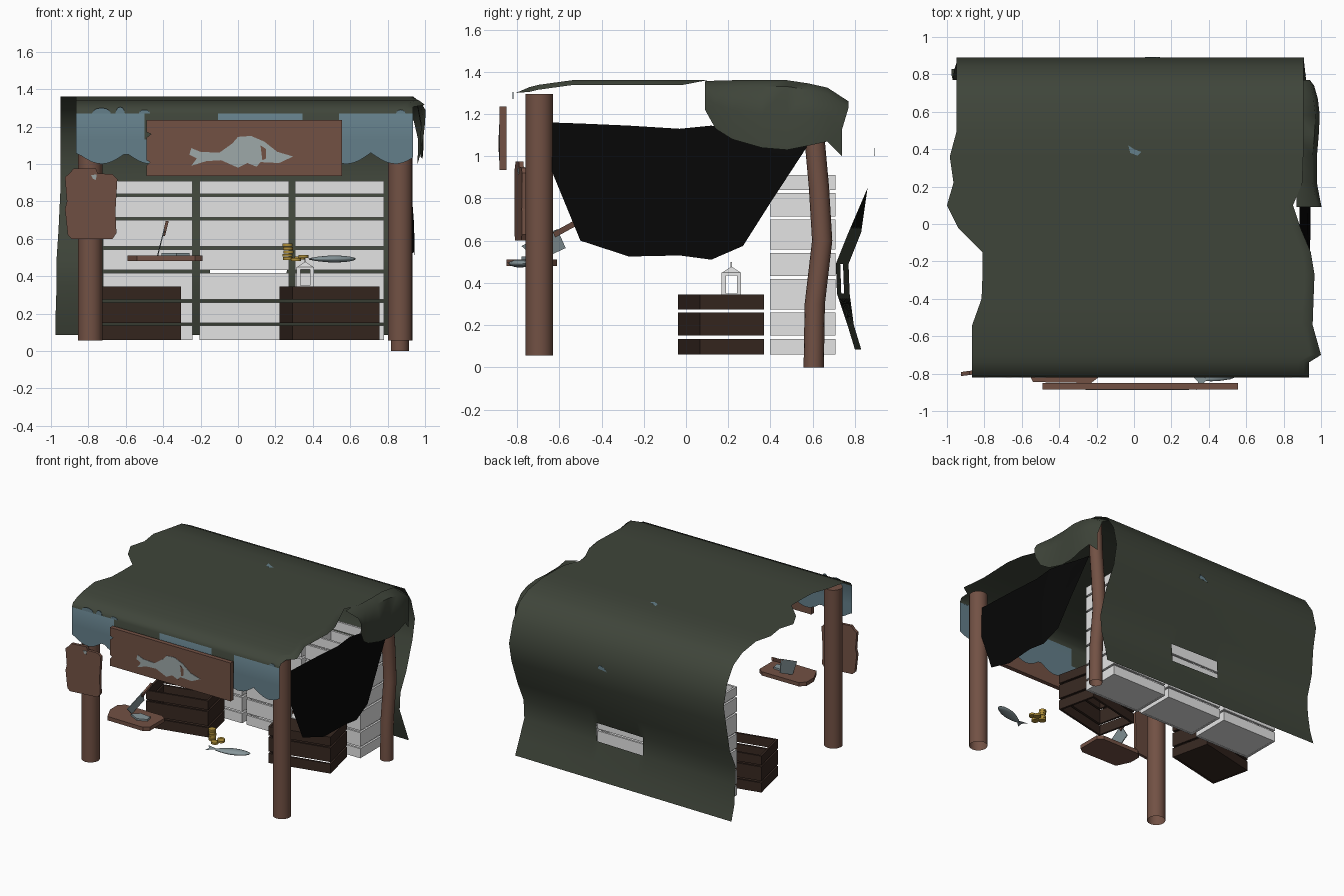
import bpy, bmesh, math, random
from mathutils import Vector, Matrix

random.seed(4)
cube = bpy.data.objects.get("Cube")
if cube:
    bpy.data.objects.remove(cube, do_unlink=True)


def material(name, red, green, blue):
    linear = [((c / 255 + 0.055) / 1.055) ** 2.4 for c in (red, green, blue)] + [1]
    mat = bpy.data.materials.new(name)
    mat.use_nodes = True
    mat.diffuse_color = linear
    node = next(n for n in mat.node_tree.nodes if n.type == 'BSDF_PRINCIPLED')
    node.inputs["Base Color"].default_value = linear
    node.inputs["Roughness"].default_value = 0.9
    return mat


WOOD = material("brown wood", 114, 81, 68)
DARK = material("dark crate wood", 54, 39, 32)
PALE = material("pale crate", 228, 228, 228)
TARP = material("green canvas", 63, 69, 58)
BLUE = material("faded blue", 100, 127, 138)
BLACK = material("black cloth", 6, 6, 6)
GOLD = material("brass", 176, 144, 58)
FISH = material("fish grey", 135, 150, 154)
PAINT = material("pale paint", 158, 168, 168)
WHITE = material("lantern white", 245, 245, 245)


def finish(name, bm, mats, smooth=None, recalc=True):
    if recalc:
        bmesh.ops.recalc_face_normals(bm, faces=bm.faces)
    mesh = bpy.data.meshes.new(name)
    bm.to_mesh(mesh)
    bm.free()
    for mat in mats:
        mesh.materials.append(mat)
    if smooth:
        mesh.shade_smooth()
        mesh.set_sharp_from_angle(angle=math.radians(smooth))
    obj = bpy.data.objects.new(name, mesh)
    bpy.context.collection.objects.link(obj)
    return obj


def add_box(bm, low, high, matrix=Matrix()):
    low, high = Vector(low), Vector(high)
    size = Matrix.Diagonal((*(high - low), 1))
    bmesh.ops.create_cube(bm, size=1, matrix=matrix @ Matrix.Translation((low + high) / 2) @ size)


def prism(name, points, offset, mat):
    """Flat outline pushed along an offset."""
    bm = bmesh.new()
    face = bm.faces.new([bm.verts.new(p) for p in points])
    extruded = bmesh.ops.extrude_face_region(bm, geom=[face])["geom"]
    moved = [v for v in extruded if isinstance(v, bmesh.types.BMVert)]
    bmesh.ops.translate(bm, verts=moved, vec=offset)
    return finish(name, bm, [mat])


def sheet(name, rows, mats, paint=None, hole=None):
    """Single cloth surface through rows of points."""
    bm = bmesh.new()
    grid = [[bm.verts.new(p) for p in row] for row in rows]
    for lower, upper in zip(grid, grid[1:]):
        for i in range(len(lower) - 1):
            face = bm.faces.new((lower[i], lower[i + 1], upper[i + 1], upper[i]))
            centre = face.calc_center_median()
            if paint:
                face.material_index = paint(centre)
            if hole and hole(centre):
                bm.faces.remove(face)
    return finish(name, bm, mats, 60, recalc=False)


def tube(name, path, radius, mat, sides=16):
    """Round post, open at the foot, following a path of centres."""
    bm = bmesh.new()
    rings = []
    for p in path:
        turns = [math.tau * k / sides for k in range(sides)]
        rings.append([bm.verts.new((p[0] + radius * math.cos(a), p[1] + radius * math.sin(a), p[2])) for a in turns])
    for a, b in zip(rings, rings[1:]):
        for k in range(sides):
            n = (k + 1) % sides
            bm.faces.new((a[k], a[n], b[n], b[k]))
    bm.faces.new(rings[-1])
    return finish(name, bm, [mat], 40)


# Canopy: rows of (y, z, left edge, right edge) from front hem to back hem
profile = [
    (-.82, 1.0, -.865, .935), (-.82, 1.13, -.865, .935), (-.82, 1.27, -.865, .935),
    (-.805, 1.3, -.865, .935), (-.74, 1.328, -.865, .935), (-.7, 1.338, -.865, 1),
    (-.54, 1.36, -.865, .955), (-.4, 1.36, -.815, .96), (-.27, 1.36, -.81, .965),
    (-.15, 1.36, -.81, .945), (-.02, 1.36, -.94, .89), (.1, 1.36, -1, .85),
    (.22, 1.36, -.965, .9), (.36, 1.36, -.985, .905), (.49, 1.36, -.95, .905),
    (.66, 1.335, -.95, .905), (.77, 1.28, -.95, .905), (.85, 1.16, -.95, .905),
    (.89, 1, -.95, .91), (.86, .85, -.95, .91), (.77, .64, -.96, .92),
    (.71, .49, -.97, .91), (.715, .35, -.97, .9), (.765, .2, -.975, .91), (.8, .085, -.975, .92)]
COLUMNS = 64
canopy_rows = []
for r, (y, z, left, right) in enumerate(profile):
    row = []
    for i in range(COLUMNS + 1):
        t = i / COLUMNS
        x = left + (right - left) * t
        depth, height = y, z
        if r == 0:  # scalloped hem
            height += .06 * (1 - abs(math.sin((x + .86) * 12)))
        if i == COLUMNS and -.75 < y < .05:  # drooping side edge
            height -= .023
        if z < .7 and y > .6:  # back wall swings out towards one end
            depth += (1 - t) * (.03 if z < .3 else .06)
        row.append((x, depth, height))
    canopy_rows.append(row)


def valance_paint(c):
    bare = -.5 < c.x < -.1 or .35 < c.x < .55
    return int(c.y < -.81 and c.z < 1.27 and not (bare and c.z > 1.13))


sheet("canopy", canopy_rows, [TARP, BLUE], valance_paint,
      lambda c: -.14 < c.x < .27 and .35 < c.z < .49 and c.y > .6)

# Ragged blue blots above the valance stripe
for x, width, tall in [(-.73, .1, .03), (-.63, .05, .035), (-.5, .06, .02), (.87, .05, .02)]:
    blot = [(x + width * math.cos(a) / 2, -.821, 1.27 + tall * math.sin(a))
            for a in (math.pi * k / 6 for k in range(7))]
    prism("valance_blot", blot, (0, .003, 0), BLUE)

# Small stains on the roof and the back
prism("roof_stain", [(-.03, .42, 1.361), (-.02, .38, 1.361), (.02, .365, 1.361), (.04, .385, 1.361), (0, .4, 1.361)],
      (0, 0, .001), BLUE)
prism("back_stain", [(.06, .891, 1), (.14, .891, 1.01), (.13, .891, 1.04), (.09, .891, 1.03)], (0, .001, 0), BLUE)

# Side flap folded over the edge: (y, hem height, roof height, outer x)
flap = [(.09, 1.22, 1.355, 1), (.14, 1.13, 1.358, .99), (.22, 1.08, 1.36, .975), (.36, 1.04, 1.36, .975),
        (.48, 1.03, 1.36, .985), (.58, 1.05, 1.345, .99), (.67, 1.07, 1.325, .98), (.74, 1.0, 1.26, .96)]
sheet("side_flap", [
    [(x, y, low) for y, low, top, x in flap],
    [(x + .003, y, (low + top) / 2) for y, low, top, x in flap],
    [(x - .02, y + max(0, y - .7) * .75, top - .03) for y, low, top, x in flap],
    [(.87, y + max(0, y - .7) * .75, top) for y, low, top, x in flap]], [TARP])

# Black side curtain slung between the posts
sling = [(-.64, 1.16, .94), (-.5, 1.155, .6), (-.27, 1.145, .525), (-.03, 1.13, .53),
         (.12, 1.145, .51), (.27, 1.12, .575), (.4, 1.09, .78), (.57, 1.06, 1.04)]
curtain_rows = []
for k in range(5):
    f = k / 4
    curtain_rows.append([(.885 + .06 * (1 - f * f) * math.cos(y * 2.3), y, low + (top - low) * f)
                         for y, top, low in sling])
sheet("side_curtain", curtain_rows, [BLACK])

# Posts
for name, x in (("front_right_post", -.79), ("front_left_post", .868)):
    tube(name, [(x, -.695, .055), (x, -.695, 1.295)], .066, WOOD)
bend = [(.605, 0), (.61, .3), (.645, .6), (.63, .85), (.61, 1.07), (.6, 1.31)]
tube("back_post", [(.865, y, z) for y, z in bend], .048, WOOD)


# Slatted crates
def crate(name, x, y, z, angle, mat, top=False):
    bm = bmesh.new()
    w, d, t = .2385, .155, .016
    place = Matrix.Translation((x, y, z)) @ Matrix.Rotation(math.radians(angle), 4, 'Z')
    for low, high in ((0, .075), (.09, .2), (.215, .285)):
        for s in (-1, 1):
            add_box(bm, (-w, s * (d - t / 2) - t / 2, low), (w, s * (d - t / 2) + t / 2, high), place)
            add_box(bm, (s * (w - t / 2) - t / 2, t - d, low), (s * (w - t / 2) + t / 2, d - t, high), place)
    base = .268 if top else .002
    add_box(bm, (t - w, t - d, base), (w - t, d - t, base + .014), place)
    finish(name, bm, [mat])


crate("dark_crate_left", .489, .165, .06, 12.7, DARK, top=True)
crate("dark_crate_right", -.572, .165, .06, 12.7, DARK)
for column in (-.482, .033, .542):
    for level in range(3):
        crate("pale_crate", column, .553, .06 + .2825 * level, 0, PALE)

# Hanging sign with notched ends and a painted fish
board = [(-.49, .935), (.555, .935), (.555, 1.235), (-.49, 1.235), (-.49, 1.17), (-.465, 1.16),
         (-.49, 1.14), (-.49, 1.02), (-.47, 1.01), (-.49, .99)]
prism("sign_board", [(x, -.85, z) for x, z in board], (0, -.034, 0), WOOD)
fish = [(-.26, 1.05), (-.25, 1.085), (-.2, 1.065), (-.1, 1.06), (-.03, 1.11), (.0, 1.145), (.07, 1.15),
        (.14, 1.12), (.21, 1.065), (.295, 1.04), (.22, 1.005), (.12, 1.01), (.1, .985), (.05, 1.005),
        (.0, .98), (-.09, 1.02), (-.17, 1.015), (-.25, .99), (-.22, 1.03)]
prism("painted_fish", [(x, -.884, z) for x, z in fish], (0, -.003, 0), PAINT)
prism("painted_gill", [(x, -.887, z) for x, z in ((.13, 1.02), (.15, 1.03), (.15, 1.08), (.12, 1.1))],
      (0, -.001, 0), WOOD)

# Worn board, slightly turned, on the front post
worn = [(-.91, .62), (-.89, .6), (-.67, .6), (-.65, .63), (-.655, .75), (-.645, .92), (-.67, .945),
        (-.75, .95), (-.76, .975), (-.88, .975), (-.9, .95), (-.925, .93), (-.915, .8), (-.925, .76)]


def turned(x, z):
    return (x, -.795 + .13 * (x + .785), z)


prism("post_board", [turned(x, z) for x, z in worn], (0, .022, 0), WOOD)
prism("post_board_mark", [turned(x, z) for x, z in ((-.785, .94), (-.755, .945), (-.76, .915), (-.775, .92))],
      (0, -.003, 0), PAINT)

# Chopping board, fillet and cleaver
chop = [(-.59, -.74), (-.54, -.845), (-.23, -.85), (-.19, -.82), (-.19, -.64), (-.23, -.61), (-.55, -.61), (-.59, -.65)]
prism("chopping_board", [(x, y, .48) for x, y in chop], (0, 0, .03), WOOD)
cut = [(-.41, -.74), (-.33, -.78), (-.26, -.75), (-.27, -.7), (-.36, -.69)]
prism("fillet", [(x, y, .51) for x, y in cut], (0, 0, .014), FISH)


def lean(y, z):
    return (-.43 + .25 * (z - .52), y, z)


prism("cleaver_blade", [lean(*p) for p in ((-.78, .575), (-.61, .655), (-.57, .565), (-.7, .505))], (.006, 0, 0), FISH)
prism("cleaver_handle", [lean(*p) for p in ((-.63, .64), (-.53, .695), (-.52, .67), (-.62, .615))], (.016, 0, 0), WOOD)

# Whole fish
bm = bmesh.new()
bmesh.ops.create_uvsphere(bm, u_segments=14, v_segments=10, radius=1)
for v in bm.verts:
    taper = 1 if v.co.x > 0 else 1 + .35 * v.co.x
    v.co = Vector((v.co.x * .135, v.co.y * .042 * taper, v.co.z * .019 * taper))
tail = [bm.verts.new(p) for p in ((-.11, 0, .006), (-.19, .04, .008), (-.17, 0, .006), (-.19, -.04, .004))]
bm.faces.new(tail)
bm.transform(Matrix.Translation((.503, -.79, .492)) @ Matrix.Rotation(.32, 4, 'Z'))
finish("whole_fish", bm, [FISH], 50)

# Coins: one stack and a few strays
bm = bmesh.new()
spots = [(.272 + random.uniform(-.008, .008), -.7, .494 + .018 * k) for k in range(5)]
spots += [(.33, -.68, .497), (.35, -.71, .505), (.31, -.73, .49)]
for spot in spots:
    bmesh.ops.create_cone(bm, cap_ends=True, segments=12, radius1=.027, radius2=.027, depth=.015,
                          matrix=Matrix.Translation(spot))
finish("coins", bm, [GOLD], 40)

# Lantern cage
bm = bmesh.new()
place = Matrix.Translation((.36, .215, .345))
add_box(bm, (-.045, -.045, 0), (.045, .045, .005), place)
for sx in (-1, 1):
    add_box(bm, (sx * .036 - .01, -.045, .09), (sx * .036 + .01, .045, .105), place)
    add_box(bm, (-.045, sx * .036 - .01, .09), (.045, sx * .036 + .01, .105), place)
    for sy in (-1, 1):
        add_box(bm, (sx * .036 - .01, sy * .036 - .01, 0), (sx * .036 + .01, sy * .036 + .01, .1), place)
bmesh.ops.create_cone(bm, cap_ends=True, segments=4, radius1=.06, radius2=.008, depth=.025,
                      matrix=place @ Matrix.Translation((0, 0, .117)) @ Matrix.Rotation(math.pi / 4, 4, 'Z'))
add_box(bm, (-.004, -.004, .12), (.004, .004, .155), place)
finish("lantern", bm, [WHITE])
